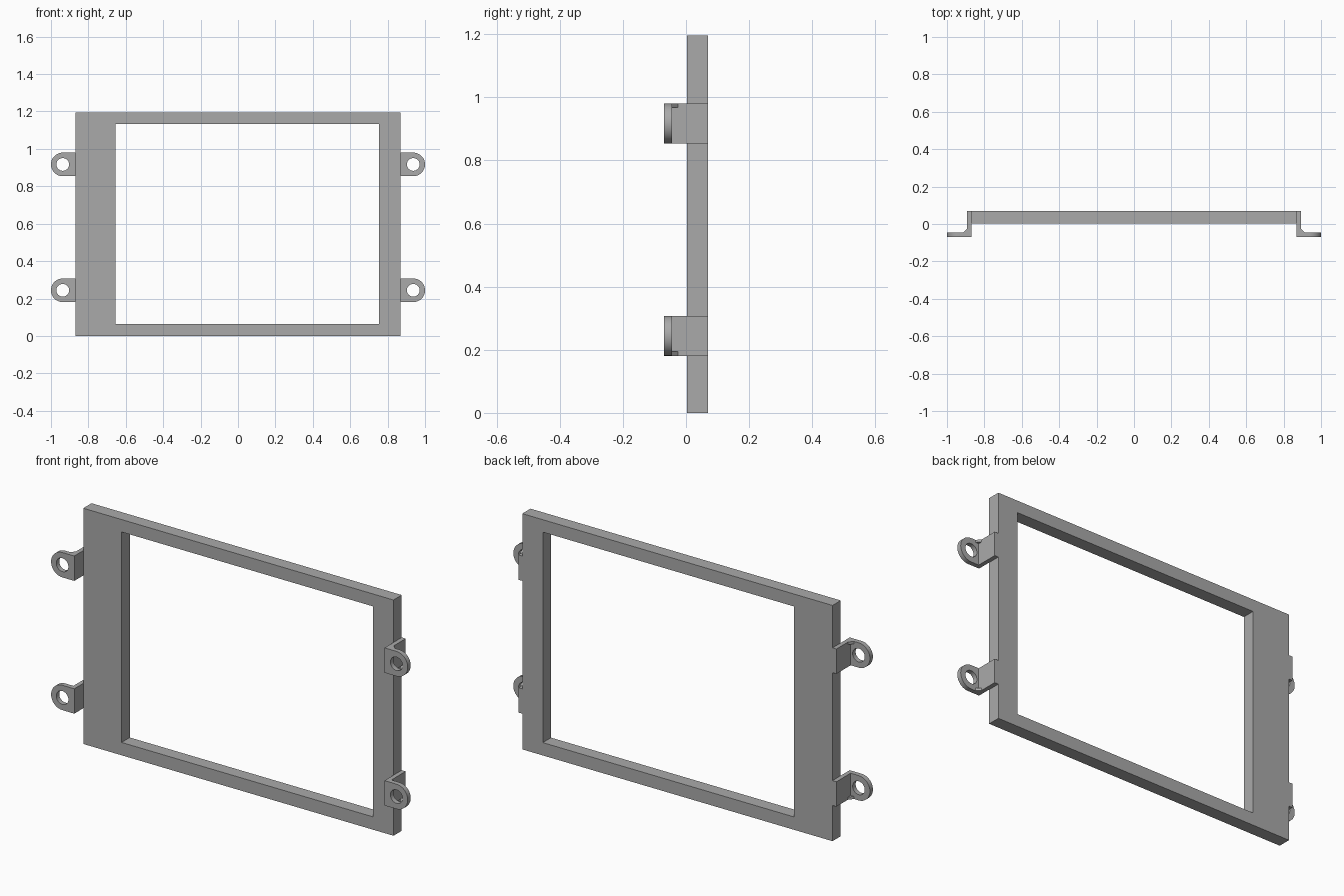
import bpy, bmesh, math
from mathutils import Matrix

if "Cube" in bpy.data.objects:
    bpy.data.objects.remove(bpy.data.objects["Cube"])

GREY = (0.4, 0.4, 0.4, 1)
mat = bpy.data.materials.new("grey plastic")
mat.use_nodes = True
mat.diffuse_color = GREY
mat.node_tree.nodes["Principled BSDF"].inputs["Base Color"].default_value = GREY


def rect(x0, x1, y0, y1):
    return [(x0, y0), (x1, y0), (x1, y1), (x0, y1)]


def arc(cx, cy, r, start, end, n):
    angles = [math.radians(start + (end - start) * i / n) for i in range(n + 1)]
    return [(cx + r * math.cos(a), cy + r * math.sin(a)) for a in angles]


def extrude(name, loops, low, high, upright):
    """Fill closed loops (inner loops are holes) and extrude along y (upright) or z."""
    curve = bpy.data.curves.new(name, "CURVE")
    curve.dimensions = "2D"
    curve.fill_mode = "BOTH"
    curve.extrude = (high - low) / 2
    for loop in loops:
        spline = curve.splines.new("POLY")
        spline.points.add(len(loop) - 1)
        for point, (u, v) in zip(spline.points, loop):
            point.co = (u, v, 0, 1)
        spline.use_cyclic_u = True
    helper = bpy.data.objects.new(name + "_outline", curve)
    bpy.context.collection.objects.link(helper)
    bpy.context.view_layer.update()
    mesh = bpy.data.meshes.new_from_object(
        helper.evaluated_get(bpy.context.evaluated_depsgraph_get()))
    bpy.data.objects.remove(helper)

    mid = (low + high) / 2
    if upright:
        move = Matrix.Translation((0, mid, 0)) @ Matrix.Rotation(math.pi / 2, 4, "X")
    else:
        move = Matrix.Translation((0, 0, mid))
    bm = bmesh.new()
    bm.from_mesh(mesh)
    bm.transform(move)
    bmesh.ops.remove_doubles(bm, verts=bm.verts, dist=0.0001)
    bmesh.ops.dissolve_limit(bm, angle_limit=0.01, verts=bm.verts, edges=bm.edges)
    bmesh.ops.recalc_face_normals(bm, faces=bm.faces)
    bm.to_mesh(mesh)
    bm.free()
    mesh.name = name
    mesh.materials.clear()
    mesh.materials.append(mat)
    obj = bpy.data.objects.new(name, mesh)
    bpy.context.collection.objects.link(obj)
    bpy.ops.object.select_all(action="DESELECT")
    obj.select_set(True)
    bpy.context.view_layer.objects.active = obj
    bpy.ops.object.shade_smooth_by_angle(angle=math.radians(30))
    return obj


# Bezel with an off-centre window
extrude("bezel_frame", [rect(-0.87, 0.87, 0, 1.195),
                        rect(-0.655, 0.755, 0.065, 1.132)], 0.003, 0.069, True)

# Four L-shaped mounting brackets
INNER, WALL, EAR = 0.87, 0.892, 0.937
BACK, FRONT, FOOT = 0.069, -0.069, -0.045
R = 0.063
for side, side_name in ((1, "left"), (-1, "right")):
    def flip(loop):
        return [(side * u, v) for u, v in loop]

    for z, level, edge in ((0.244, "lower", -1), (0.917, "upper", 1)):
        tag = f"{level}_{side_name}"
        # Rounded ear with a screw hole
        ear = [(INNER, z - R)] + arc(EAR, z, R, -90, 90, 24) + [(INNER, z + R)]
        hole = arc(EAR, z, 0.034, 0, 352.5, 47)
        extrude(f"mount_ear_{tag}", [flip(ear), flip(hole)], FRONT, FOOT, True)
        # Wall joining the ear to the bezel
        extrude(f"mount_wall_{tag}", [flip(rect(INNER, WALL, FOOT, BACK))],
                z - R, z + R, False)
        # Small corner gusset on the outer edge
        ends = sorted((z + edge * R, z + edge * (R - 0.013)))
        gusset = [(WALL, FOOT), (WALL + 0.02, FOOT), (WALL, FOOT + 0.02)]
        extrude(f"mount_gusset_{tag}", [flip(gusset)], *ends, False)
